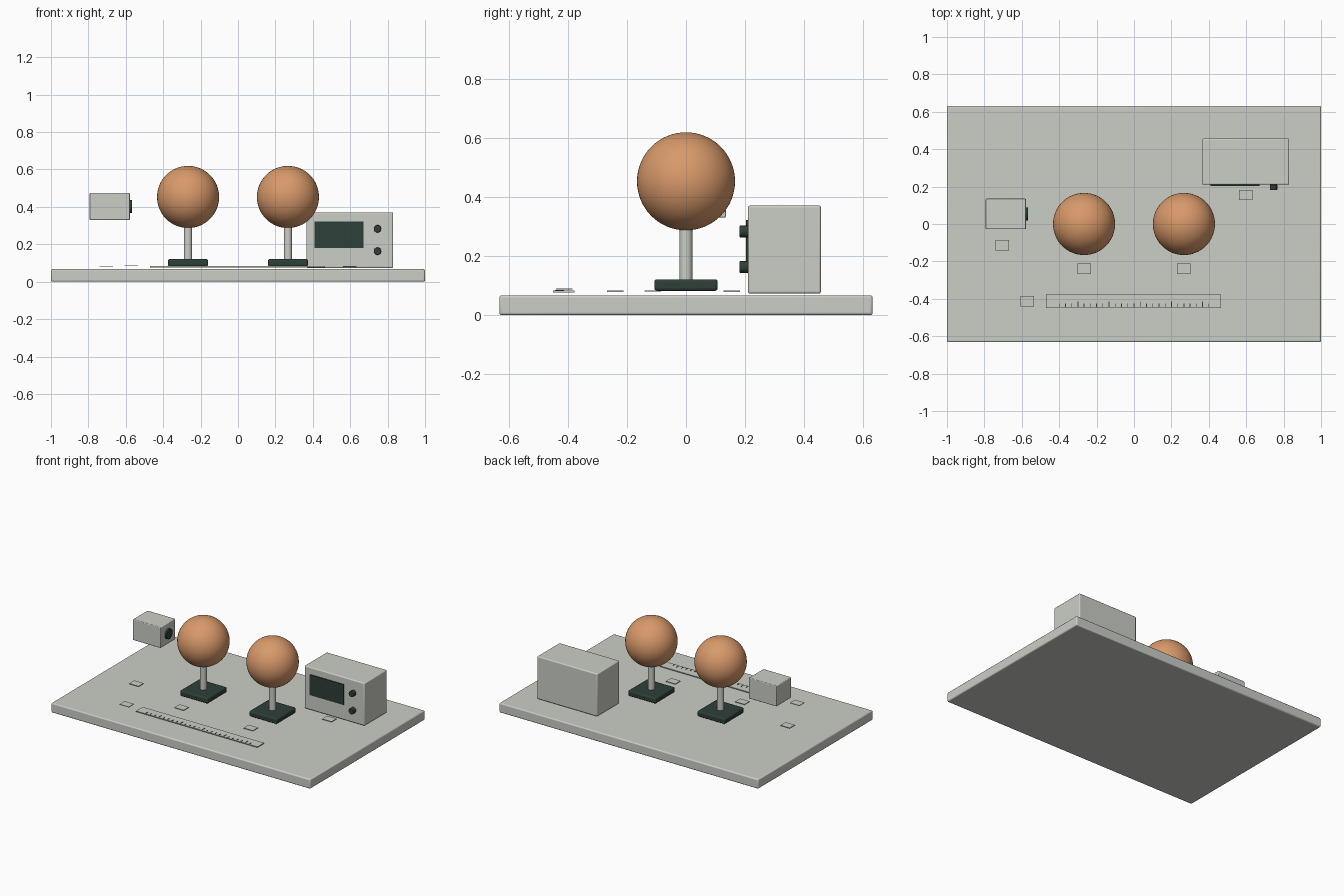
import bpy
from math import pi, radians

cube = bpy.data.objects.get("Cube")
if cube:
    bpy.data.objects.remove(cube, do_unlink=True)


def material(name, rgb):
    m = bpy.data.materials.new(name)
    m.use_nodes = True
    m.diffuse_color = (*rgb, 1)
    m.node_tree.nodes["Principled BSDF"].inputs["Base Color"].default_value = (*rgb, 1)
    return m


grey = material("warm grey", (0.60, 0.62, 0.565))
copper = material("copper", (0.69, 0.32, 0.145))
dark = material("dark green", (0.027, 0.050, 0.041))


def finish(name, mat, bevel=0.0):
    ob = bpy.context.object
    ob.name = name
    ob.data.materials.append(mat)
    if bevel:
        mod = ob.modifiers.new("rounded edges", "BEVEL")
        mod.width = bevel
        mod.segments = 3
        mod.limit_method = "ANGLE"
    bpy.ops.object.shade_smooth_by_angle(angle=radians(35))
    return ob


def box(name, x, y, z, mat, bevel=0.0):
    """Box from its (low, high) extent on each axis."""
    bpy.ops.mesh.primitive_cube_add(size=1, location=[sum(r) / 2 for r in (x, y, z)])
    ob = bpy.context.object
    ob.scale = [r[1] - r[0] for r in (x, y, z)]
    bpy.ops.object.transform_apply(location=False, rotation=False, scale=True)
    return finish(name, mat, bevel)


def cylinder(name, loc, radius, depth, mat, rot=(0, 0, 0), bevel=0.0):
    bpy.ops.mesh.primitive_cylinder_add(vertices=32, radius=radius, depth=depth,
                                        location=loc, rotation=rot)
    return finish(name, mat, bevel)


def plate(name, x, y, z):
    box(name, (x - 0.036, x + 0.036), (y - 0.028, y + 0.028), (z - 0.002, z + 0.002), grey)


# Base board
box("base_board", (-1, 1), (-0.632, 0.632), (0, 0.067), grey, 0.008)

# Two balls on stands, each with a label plate
for side, x in (("right", -0.267), ("left", 0.267)):
    box(side + "_foot", (x - 0.107, x + 0.107), (-0.107, 0.107), (0.082, 0.121), dark, 0.009)
    cylinder(side + "_post", (x, 0, 0.21), 0.022, 0.19, grey)
    bpy.ops.mesh.primitive_uv_sphere_add(segments=64, ring_count=32, radius=0.166,
                                         location=(x, 0, 0.453))
    finish(side + "_ball", copper)
    plate(side + "_label", x, -0.24, 0.081)

# Sensor box with a lens on its inner side
box("sensor_box", (-0.793, -0.578), (-0.028, 0.135), (0.33, 0.475), grey, 0.005)
cylinder("sensor_lens", (-0.574, 0.053, 0.402), 0.035, 0.016, dark, (0, pi / 2, 0))

# Meter with screen and knobs
box("meter_case", (0.365, 0.83), (0.21, 0.457), (0.073, 0.371), grey, 0.007)
box("meter_screen", (0.41, 0.672), (0.203, 0.212), (0.18, 0.322), dark)
for name, z in (("upper_knob", 0.283), ("lower_knob", 0.163)):
    cylinder(name, (0.746, 0.196, z), 0.02, 0.03, dark, (pi / 2, 0, 0), 0.003)

# Loose label plates
plate("meter_label", 0.597, 0.155, 0.081)
plate("sensor_label", -0.705, -0.113, 0.082)
plate("ruler_label", -0.57, -0.412, 0.088)

# Ruler with tick marks
box("ruler", (-0.471, 0.465), (-0.45, -0.377), (0.077, 0.083), grey)
for i in range(25):
    x = -0.4 + i / 30
    length = 0.03 if i % 5 == 3 else 0.018
    box("ruler_tick", (x - 0.002, x + 0.002), (-0.444, -0.444 + length), (0.082, 0.085), dark)
